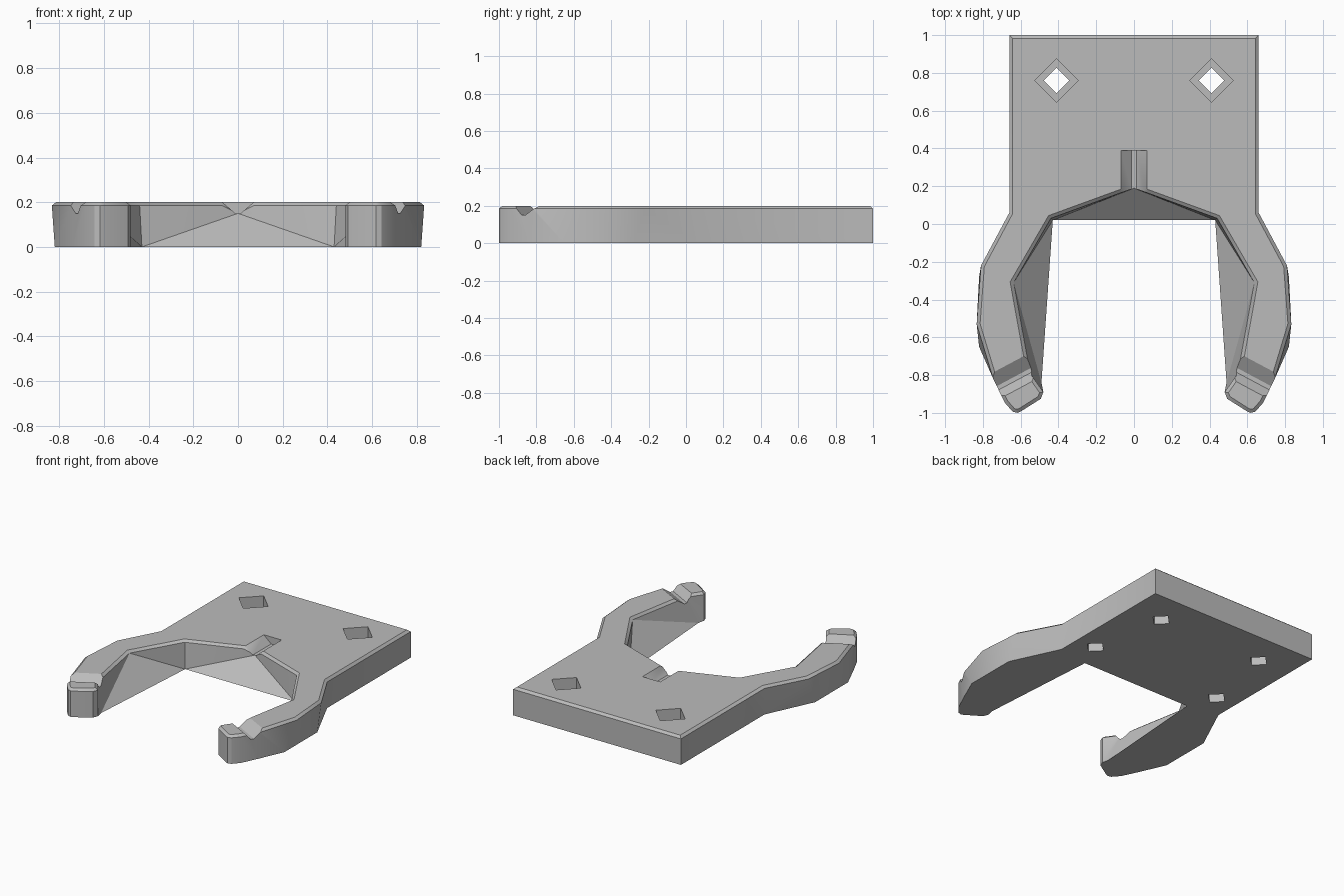
import bpy, bmesh, math
from mathutils import Vector

if "Cube" in bpy.data.objects:
    bpy.data.objects.remove(bpy.data.objects["Cube"], do_unlink=True)

TOP, RIM, GROOVE = 0.2, 0.185, 0.15
BEVEL = 0.018

grey = bpy.data.materials.new("plain grey")
grey.use_nodes = True
GREY = (0.5, 0.5, 0.5, 1)
grey.diffuse_color = GREY
grey.node_tree.nodes["Principled BSDF"].inputs["Base Color"].default_value = GREY

# Half outline, front centre to back centre: (bottom point, rim point)
corner = (0.43, 0.02)
same = lambda x, y: ((x, y), (x, y))
outline = [
    ((0, 0.02), (0, 0.19)),
    (corner, (0.07, 0.165)),
    (corner, (0.44, 0.03)),
    (corner, (0.637, -0.31)),
    ((0.49, -0.84), (0.55, -0.79)),
    same(0.48, -0.89), same(0.493, -0.925),
    same(0.60, -0.993), same(0.618, -1.0), same(0.643, -0.993), same(0.685, -0.945),
    ((0.74, -0.83), (0.745, -0.82)),
    ((0.82, -0.65), (0.833, -0.53)),
    ((0.82, -0.28), (0.81, -0.22)),
    same(0.66, 0.06), same(0.66, 1.0), same(0, 1.0),
]


def inset(points, d):
    """Move an open outline inward; the ends slide along the mirror plane."""
    pts = [Vector(p) for p in points]
    out = []
    for i, p in enumerate(pts):
        before = pts[i - 1] if i else Vector((-pts[1].x, pts[1].y))
        after = pts[i + 1] if i + 1 < len(pts) else Vector((-pts[-2].x, pts[-2].y))
        a, b = (p - before).normalized(), (after - p).normalized()
        na, nb = Vector((-a.y, a.x)), Vector((-b.y, b.x))
        out.append(p + (na + nb) * d / (1 + na.dot(nb)))
    return out


def build_body():
    bm = bmesh.new()
    rim_xy = [r for _, r in outline]
    low = [bm.verts.new((*b, 0)) for b, _ in outline]
    rim = [bm.verts.new((*r, GROOVE if i == 0 else RIM)) for i, r in enumerate(rim_xy)]
    top = [bm.verts.new((*p, TOP)) for p in inset(rim_xy, BEVEL)]
    for i in range(len(outline) - 1):
        if outline[i][0] != outline[i + 1][0]:
            bm.faces.new((low[i], low[i + 1], rim[i]))
        bm.faces.new((low[i + 1], rim[i + 1], rim[i]))
        bm.faces.new((rim[i], rim[i + 1], top[i + 1], top[i]))
    bm.faces.new(top)
    bottom = [v for i, v in enumerate(low) if i == 0 or outline[i][0] != outline[i - 1][0]]
    bm.faces.new(bottom[::-1])
    bmesh.ops.remove_doubles(bm, verts=bm.verts, dist=0.0005)
    bmesh.ops.mirror(bm, geom=bm.verts[:] + bm.edges[:] + bm.faces[:],
                     axis='X', merge_dist=0.0005)
    bmesh.ops.remove_doubles(bm, verts=bm.verts, dist=0.0005)
    return finish(bm, "forked_plate")


def finish(bm, name):
    bmesh.ops.recalc_face_normals(bm, faces=bm.faces)
    mesh = bpy.data.meshes.new(name)
    bm.to_mesh(mesh)
    bm.free()
    mesh.materials.append(grey)
    ob = bpy.data.objects.new(name, mesh)
    bpy.context.collection.objects.link(ob)
    return ob


def groove(name, u, v, section, start, end):
    """Trapezoid channel: section across u, running along v."""
    u, v = Vector(u).normalized(), Vector(v).normalized()
    lo, fl, fh, hi = section
    high = 2 * TOP - GROOVE
    profile = [(2 * lo - fl, high), (fl, GROOVE), (fh, GROOVE), (2 * hi - fh, high)]
    bm = bmesh.new()
    ends = [[bm.verts.new((*(u * p + v * t), z)) for p, z in profile] for t in (start, end)]
    for ring in ends:
        bm.faces.new(ring)
    for i in range(4):
        j = (i + 1) % 4
        bm.faces.new((ends[0][i], ends[0][j], ends[1][j], ends[1][i]))
    return finish(bm, name)


def diamond(name, x, y, radius, z0, z1):
    bm = bmesh.new()
    bmesh.ops.create_cone(bm, segments=4, cap_ends=True, radius1=radius,
                          radius2=radius, depth=z1 - z0)
    bmesh.ops.translate(bm, verts=bm.verts, vec=(x, y, (z0 + z1) / 2))
    return finish(bm, name)


body = build_body()

# Channel behind the mouth of the fork
cutters = [groove("centre_channel", (1, 0), (0, 1), (-0.07, -0.012, 0.012, 0.07), 0.05, 0.39)]
for s in (1, -1):
    # Channel across each arm tip
    cutters.append(groove("tip_channel", (-0.47 * s, -0.88), (0.88 * s, -0.47),
                          (0.342, 0.415, 0.437, 0.481), 0.7, 1.2))
    # Through holes with a wider recess above, and blind pockets below
    cutters.append(diamond("through_hole", s * 0.41, 0.76, 0.068, -0.1, 0.3))
    cutters.append(diamond("hole_recess", s * 0.41, 0.76, 0.115, 0.1, 0.3))
    cutters.append(diamond("blind_pocket", s * 0.51, 0.22, 0.068, -0.1, 0.1))

bpy.context.view_layer.objects.active = body
for ob in bpy.context.selected_objects:
    ob.select_set(False)
body.select_set(True)
for cutter in cutters:
    cutter.hide_render = True
    mod = body.modifiers.new("cut", 'BOOLEAN')
    mod.operation, mod.solver, mod.object = 'DIFFERENCE', 'EXACT', cutter
    bpy.ops.object.modifier_apply(modifier=mod.name)
    bpy.data.objects.remove(cutter, do_unlink=True)

bpy.ops.object.shade_smooth_by_angle(angle=math.radians(30))
